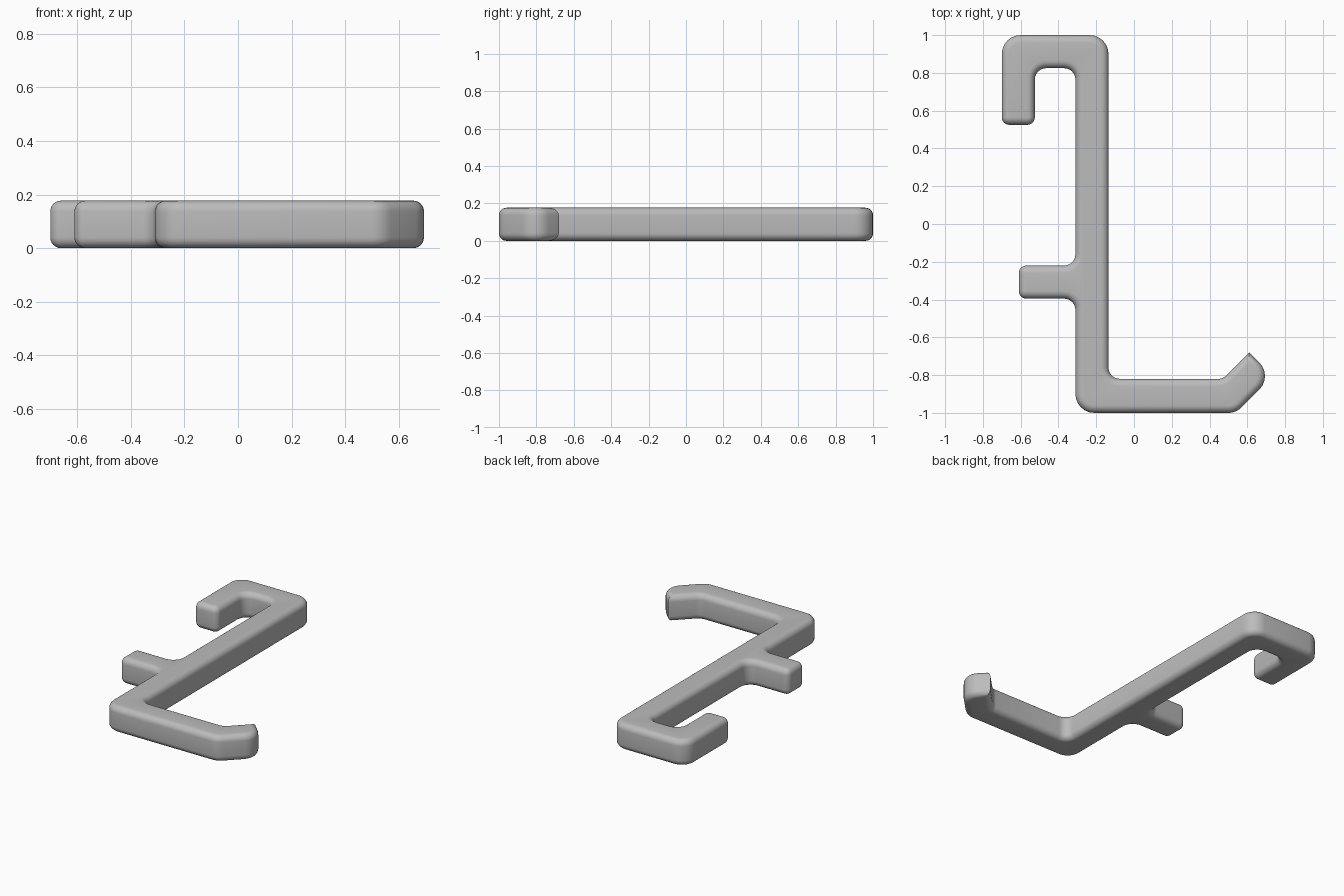
import bpy, bmesh, math
from mathutils import Vector

cube = bpy.data.objects.get("Cube")
if cube:
    bpy.data.objects.remove(cube, do_unlink=True)

HEIGHT, EDGE, STEPS = 0.177, 0.04, 6

# Plain grey plastic
grey = bpy.data.materials.new("grey_plastic")
grey.use_nodes = True
colour = (0.5, 0.5, 0.5, 1)
grey.diffuse_color = colour
grey.node_tree.nodes["Principled BSDF"].inputs["Base Color"].default_value = colour

# Hook outline, counter-clockwise: x, y, corner radius
BIG, INNER, SMALL = 0.1, 0.06, EDGE
CORNERS = [
    (-0.70, 1.0, BIG), (-0.70, 0.525, SMALL), (-0.525, 0.525, SMALL),    # top hook
    (-0.525, 0.825, INNER), (-0.31, 0.825, INNER),
    (-0.31, -0.22, INNER), (-0.61, -0.22, SMALL),                        # side peg
    (-0.61, -0.395, SMALL), (-0.31, -0.395, INNER),
    (-0.31, -1.0, BIG), (0.54, -1.0, BIG), (0.735, -0.805, BIG),         # lower arm
    (0.61, -0.68, 0), (0.47, -0.82, INNER), (-0.135, -0.82, INNER),
    (-0.135, 1.0, BIG),
]


def outline(inset):
    """Rounded outline moved inwards by inset, always with the same point count."""
    points = []
    for i, (x, y, radius) in enumerate(CORNERS):
        here = Vector((x, y))
        before = (here - Vector(CORNERS[i - 1][:2])).normalized()
        after = (Vector(CORNERS[(i + 1) % len(CORNERS)][:2]) - here).normalized()
        n1, n2 = Vector((before.y, -before.x)), Vector((after.y, -after.x))
        miter = (n1 + n2) / (1 + n1.dot(n2))
        if radius == 0:
            points.append(here - miter * inset)
            continue
        side = 1 if before.cross(after) > 0 else -1
        centre = here - miter * radius * side
        turn = math.atan2(n1.cross(n2), n1.dot(n2))
        start = math.atan2(n1.y, n1.x) + (math.pi if side < 0 else 0)
        size = radius - side * inset
        for k in range(STEPS + 1):
            a = start + turn * k / STEPS
            points.append(centre + size * Vector((math.cos(a), math.sin(a))))
    return points


# Stack of outlines forming a rounded lower rim, straight wall and rounded upper rim
angles = [math.pi / 2 * k / STEPS for k in range(STEPS + 1)]
lower = [(EDGE * (1 - math.sin(a)), EDGE * (1 - math.cos(a))) for a in angles]
layers = lower + [(inset, HEIGHT - z) for inset, z in reversed(lower)]

bm = bmesh.new()
rings = [[bm.verts.new((p.x, p.y, z)) for p in outline(inset)] for inset, z in layers]
for low, high in zip(rings, rings[1:]):
    for i in range(len(low)):
        j = (i + 1) % len(low)
        bm.faces.new((low[i], low[j], high[j], high[i]))
bm.faces.new(list(reversed(rings[0])))
bm.faces.new(rings[-1])
bmesh.ops.remove_doubles(bm, verts=bm.verts, dist=0.0001)
bmesh.ops.recalc_face_normals(bm, faces=bm.faces)
mesh = bpy.data.meshes.new("door_hook")
bm.to_mesh(mesh)
bm.free()
mesh.materials.append(grey)

hook = bpy.data.objects.new("door_hook", mesh)
bpy.context.collection.objects.link(hook)
bpy.ops.object.select_all(action="DESELECT")
hook.select_set(True)
bpy.context.view_layer.objects.active = hook
bpy.ops.object.shade_smooth_by_angle(angle=math.radians(35))
